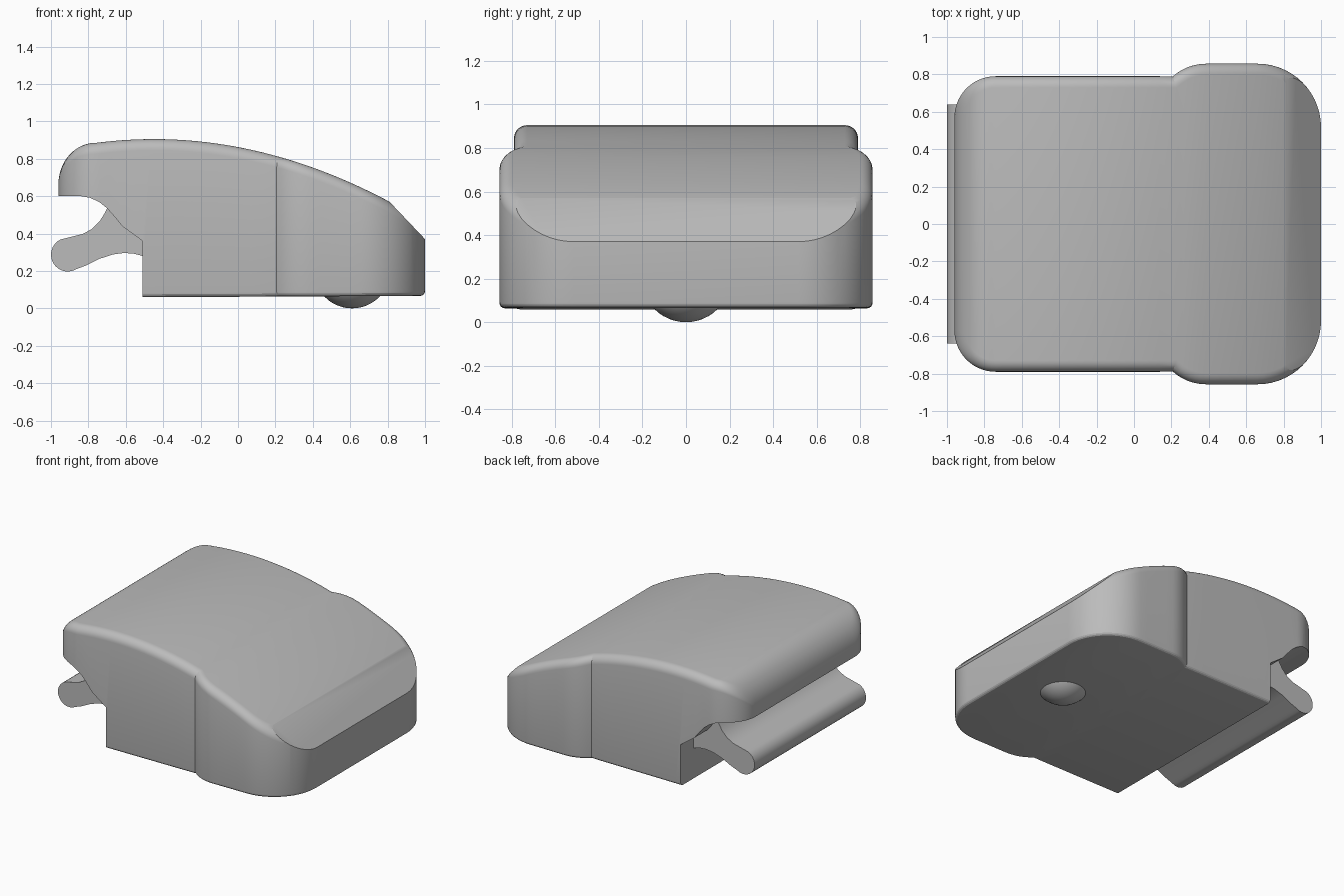
import bpy, bmesh, math
from mathutils import Vector

cube = bpy.data.objects.get("Cube")
if cube:
    bpy.data.objects.remove(cube, do_unlink=True)

grey = bpy.data.materials.new("plain_grey")
grey.use_nodes = True
grey.diffuse_color = (0.5, 0.5, 0.5, 1)
grey.node_tree.nodes["Principled BSDF"].inputs["Base Color"].default_value = (0.5, 0.5, 0.5, 1)


def make_object(name, bm):
    bmesh.ops.recalc_face_normals(bm, faces=bm.faces)
    mesh = bpy.data.meshes.new(name)
    bm.to_mesh(mesh)
    bm.free()
    mesh.materials.append(grey)
    obj = bpy.data.objects.new(name, mesh)
    bpy.context.collection.objects.link(obj)
    return obj


def activate(obj):
    bpy.ops.object.select_all(action='DESELECT')
    obj.select_set(True)
    bpy.context.view_layer.objects.active = obj


def smooth(obj, degrees):
    activate(obj)
    bpy.ops.object.shade_smooth_by_angle(angle=math.radians(degrees))


def prism(name, profile, half_width):
    """Extrude an (x, z) profile along y."""
    bm = bmesh.new()
    face = bm.faces.new([bm.verts.new((x, -half_width, z)) for x, z in profile])
    out = bmesh.ops.extrude_face_region(bm, geom=[face])
    moved = [v for v in out["geom"] if isinstance(v, bmesh.types.BMVert)]
    bmesh.ops.translate(bm, verts=moved, vec=(0, 2 * half_width, 0))
    return make_object(name, bm)


def arc(cx, cy, r, start, end, steps):
    angles = [math.radians(start + (end - start) * i / steps) for i in range(steps + 1)]
    return [(cx + r * math.cos(a), cy + r * math.sin(a)) for a in angles]


def line(x0, x1, y, steps):
    return [(x0 + (x1 - x0) * i / steps, y) for i in range(1, steps)]


def top_height(x):
    if x < -0.76:
        t = min(1, (-0.76 - x) / 0.2)
        return 0.665 + 0.22 * math.sqrt(1 - t * t)
    return 0.905 - 0.211 * (x + 0.45) ** 2


def bottom_height(x):
    return 0.062 + 0.005 * x


# Plan outline: rounded rear corner, narrow flank, wider nose
half = arc(-0.74, 0.57, 0.22, 180, 90, 14)
half += line(-0.74, 0.205, 0.79, 14)
half += arc(0.385, 0.591, 0.266, 132, 90, 6)
half += line(0.385, 0.66, 0.857, 5)
half += arc(0.66, 0.517, 0.34, 90, 0, 14)
n = len(half)
loop = [Vector(p) for p in half + [(x, -y) for x, y in reversed(half)]]


def inset(d):
    result = []
    for i, p in enumerate(loop):
        a = (p - loop[i - 1]).normalized()
        b = (loop[(i + 1) % len(loop)] - p).normalized()
        na, nb = Vector((a.y, -a.x)), Vector((b.y, -b.x))
        result.append((p + (na + nb) / (1 + na.dot(nb)) * d, abs(na.y + nb.y) / 2))
    return result


# Body: stacked outline rings with rounded lower and upper rims
bm = bmesh.new()
rings = []
for k in range(5):
    a = math.pi / 2 * k / 4
    r = 0.025
    rings.append([bm.verts.new((p.x, p.y, bottom_height(p.x) + r * (1 - math.cos(a))))
                  for p, w in inset(r * (1 - math.sin(a)))])
for k in range(8):
    a = math.pi / 2 * k / 7
    r = 0.06
    ring = []
    for p, w in inset(r * (1 - math.cos(a))):
        weight = w if p.x < -0.7 else 1
        ring.append(bm.verts.new((p.x, p.y, top_height(p.x) - weight * r * (1 - math.sin(a)))))
    rings.append(ring)
m = len(loop)
for low, high in zip(rings, rings[1:]):
    for i in range(m):
        j = (i + 1) % m
        bm.faces.new((low[i], low[j], high[j], high[i]))
for ring in (rings[0], rings[-1]):
    for i in range(n - 1):
        bm.faces.new((ring[i], ring[i + 1], ring[m - 2 - i], ring[m - 1 - i]))

# Sloping flat on the nose
cut = bmesh.ops.bisect_plane(bm, geom=bm.verts[:] + bm.edges[:] + bm.faces[:],
                             plane_co=(0.81, 0, 0.57), plane_no=(0.2, 0, 0.19),
                             clear_outer=True)
bmesh.ops.holes_fill(bm, edges=[e for e in bm.edges if e.is_boundary], sides=0)
body = make_object("body", bm)

# Rear notch under the overhang
notch = prism("notch_cutter", [(-1.2, -0.1), (-0.51, -0.1), (-0.51, 0.36), (-0.62, 0.44),
                               (-0.66, 0.49), (-0.70, 0.535), (-0.74, 0.567), (-0.79, 0.591),
                               (-0.85, 0.602), (-1.2, 0.602)], 1.2)
notch.hide_render = True
activate(body)
mod = body.modifiers.new("notch", 'BOOLEAN')
mod.operation = 'DIFFERENCE'
mod.solver = 'EXACT'
mod.object = notch
bpy.ops.object.modifier_apply(modifier=mod.name)
bpy.data.objects.remove(notch, do_unlink=True)
smooth(body, 19)

# Rear lip with a rounded grip edge
lip_profile = [(-0.45, 0.27), (-0.51, 0.28), (-0.56, 0.293), (-0.61, 0.296), (-0.67, 0.288),
               (-0.74, 0.265), (-0.81, 0.23)]
lip_profile += arc(-0.91, 0.287, 0.09, -58, -245, 14)
lip_profile += [(-0.89, 0.383), (-0.83, 0.398), (-0.78, 0.425), (-0.74, 0.465),
                (-0.715, 0.505), (-0.70, 0.535), (-0.62, 0.48), (-0.45, 0.36)]
smooth(prism("rear_lip", lip_profile, 0.64), 32)

# Ball showing through the underside
bm = bmesh.new()
bmesh.ops.create_uvsphere(bm, u_segments=48, v_segments=24, radius=0.205)
bmesh.ops.translate(bm, verts=bm.verts, vec=(0.61, 0, 0.205))
smooth(make_object("underside_ball", bm), 30)
